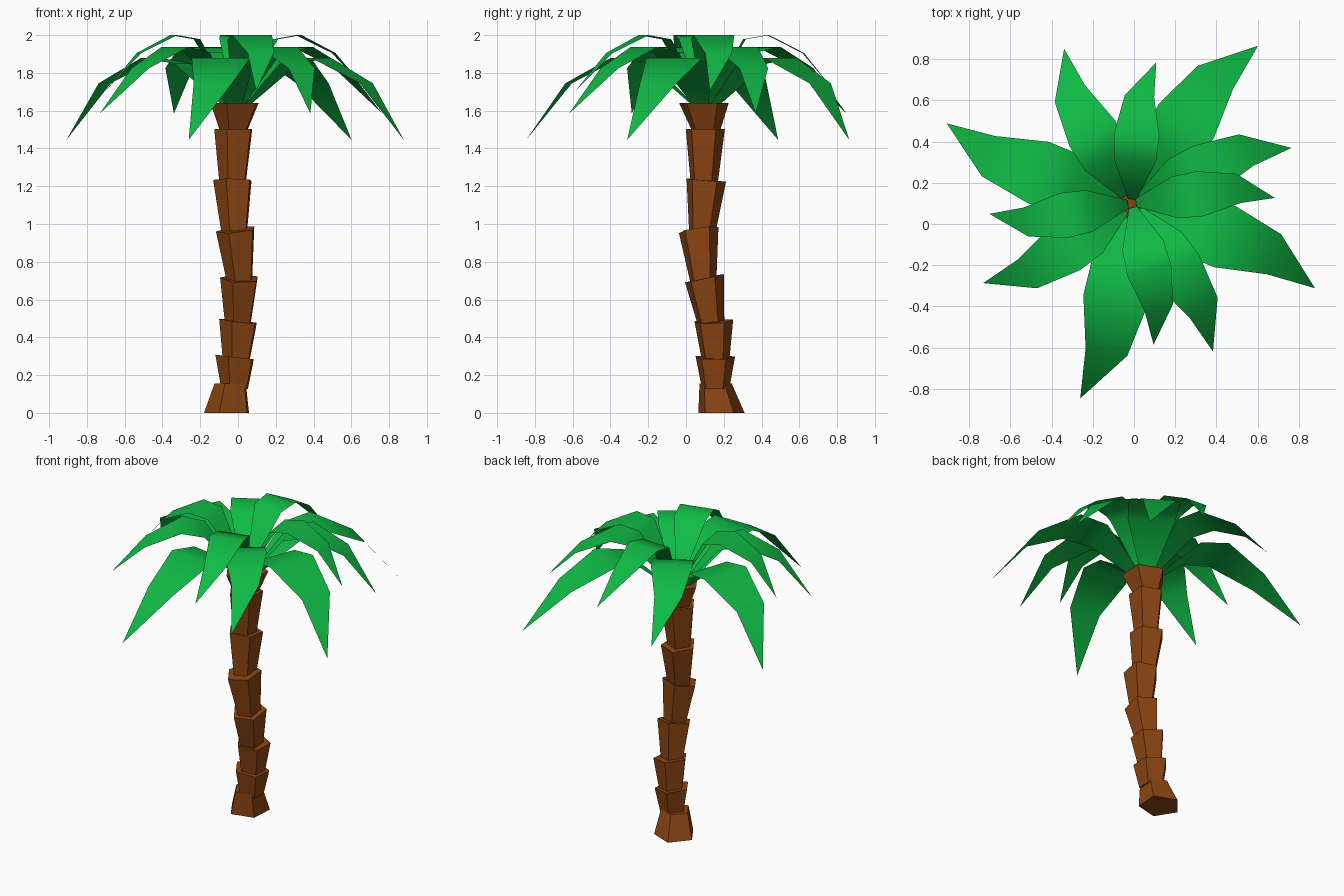
import bpy, bmesh, math
from mathutils import Vector

if "Cube" in bpy.data.objects:
    bpy.data.objects.remove(bpy.data.objects["Cube"])


def material(name, rgb):
    m = bpy.data.materials.new(name)
    m.diffuse_color = (*rgb, 1)
    m.use_nodes = True
    m.node_tree.nodes["Principled BSDF"].inputs["Base Color"].default_value = m.diffuse_color
    return m


BROWN = material("bark brown", (0.26, 0.06, 0.006))
GREEN = material("leaf green", (0.005, 0.49, 0.06))


def add_object(name, bm, mat):
    bmesh.ops.recalc_face_normals(bm, faces=bm.faces)
    me = bpy.data.meshes.new(name)
    bm.to_mesh(me)
    bm.free()
    me.materials.append(mat)
    ob = bpy.data.objects.new(name, me)
    bpy.context.collection.objects.link(ob)
    return ob


def trunk_segment(name, low, high, slope):
    """Five-sided frustum; low/high = (x, y, z, radius), slope tilts the rims."""
    bm = bmesh.new()
    rings = []
    for (x, y, z, r), k in ((low, 0.5), (high, 1)):
        ring = []
        for i in range(5):
            a = math.radians(-40 + 72 * i)
            dx, dy = r * math.cos(a), r * math.sin(a)
            ring.append(bm.verts.new((x + dx, y + dy, z + k * (slope[0] * dx + slope[1] * dy))))
        rings.append(ring)
    for i in range(5):
        j = (i + 1) % 5
        bm.faces.new((rings[0][i], rings[0][j], rings[1][j], rings[1][i]))
    bm.faces.new(rings[0][::-1])
    bm.faces.new(rings[1])
    add_object(name, bm, BROWN)


# Trunk: flared foot plus stacked, slightly tilted bark cups
SEGMENTS = [
    ((-0.051, 0.185, 0.00, 0.129), (-0.035, 0.155, 0.155, 0.090), (0, 0)),
    ((-0.013, 0.155, 0.13, 0.077), (-0.010, 0.153, 0.295, 0.110), (-0.12, 0)),
    ((-0.004, 0.155, 0.28, 0.077), (0.008, 0.145, 0.485, 0.108), (-0.12, 0.05)),
    ((0.005, 0.130, 0.48, 0.075), (0.013, 0.095, 0.712, 0.108), (-0.02, 0.22)),
    ((0.013, 0.090, 0.70, 0.073), (-0.007, 0.065, 0.970, 0.110), (0.10, 0.15)),
    ((-0.015, 0.085, 0.96, 0.074), (-0.022, 0.105, 1.232, 0.110), (-0.02, -0.08)),
    ((-0.023, 0.095, 1.22, 0.076), (-0.017, 0.100, 1.503, 0.109), (0, 0)),
    ((-0.018, 0.105, 1.49, 0.077), (-0.008, 0.092, 1.640, 0.138), (0, 0)),
]
for n, seg in enumerate(SEGMENTS):
    trunk_segment(f"trunk_segment_{n + 1}", *seg)

CENTRE = Vector((-0.01, 0.10, 0))


def frond(name, angle, stations, tip):
    """Flat bent strip along angle; stations = (distance, z, width), tip swept sideways."""
    a = math.radians(angle)
    out = Vector((math.cos(a), math.sin(a), 0))
    side = Vector((-out.y, out.x, 0))
    bm = bmesh.new()
    prev = None
    for s, z, w in stations:
        mid = CENTRE + out * s + Vector((0, 0, z))
        pair = [bm.verts.new(mid - side * w / 2), bm.verts.new(mid + side * w / 2)]
        if prev:
            bm.faces.new((prev[0], pair[0], pair[1], prev[1]))
        prev = pair
    s, z, off = tip
    end = bm.verts.new(CENTRE + out * s + side * off + Vector((0, 0, z)))
    bm.faces.new((prev[0], end, prev[1]))
    for f in bm.faces:
        f.smooth = True
    add_object(name, bm, GREEN)


# Crown: three tiers of four fronds; (angles, stations, tip)
TIERS = {
    "lower": ((56.5, 161.8, 260.3, 340.3),
              ((0.03, 1.60, 0.06), (0.30, 1.85, 0.29), (0.477, 1.88, 0.315), (0.732, 1.745, 0.206)),
              (0.975, 1.445, -0.088)),
    "middle": ((119.5, 214, 304.5, 25),
               ((0.03, 1.62, 0.05), (0.25, 1.91, 0.24), (0.39, 1.937, 0.255), (0.612, 1.825, 0.168)),
               (0.815, 1.585, -0.083)),
    "upper": ((86, 190, 284.5, 8),
              ((0.02, 1.65, 0.04), (0.21, 1.978, 0.205), (0.335, 2.0, 0.22), (0.522, 1.905, 0.143)),
              (0.69, 1.705, -0.070)),
}
for tier, (angles, stations, tip) in TIERS.items():
    for n, ang in enumerate(angles):
        frond(f"{tier}_frond_{n + 1}", ang, stations, tip)
